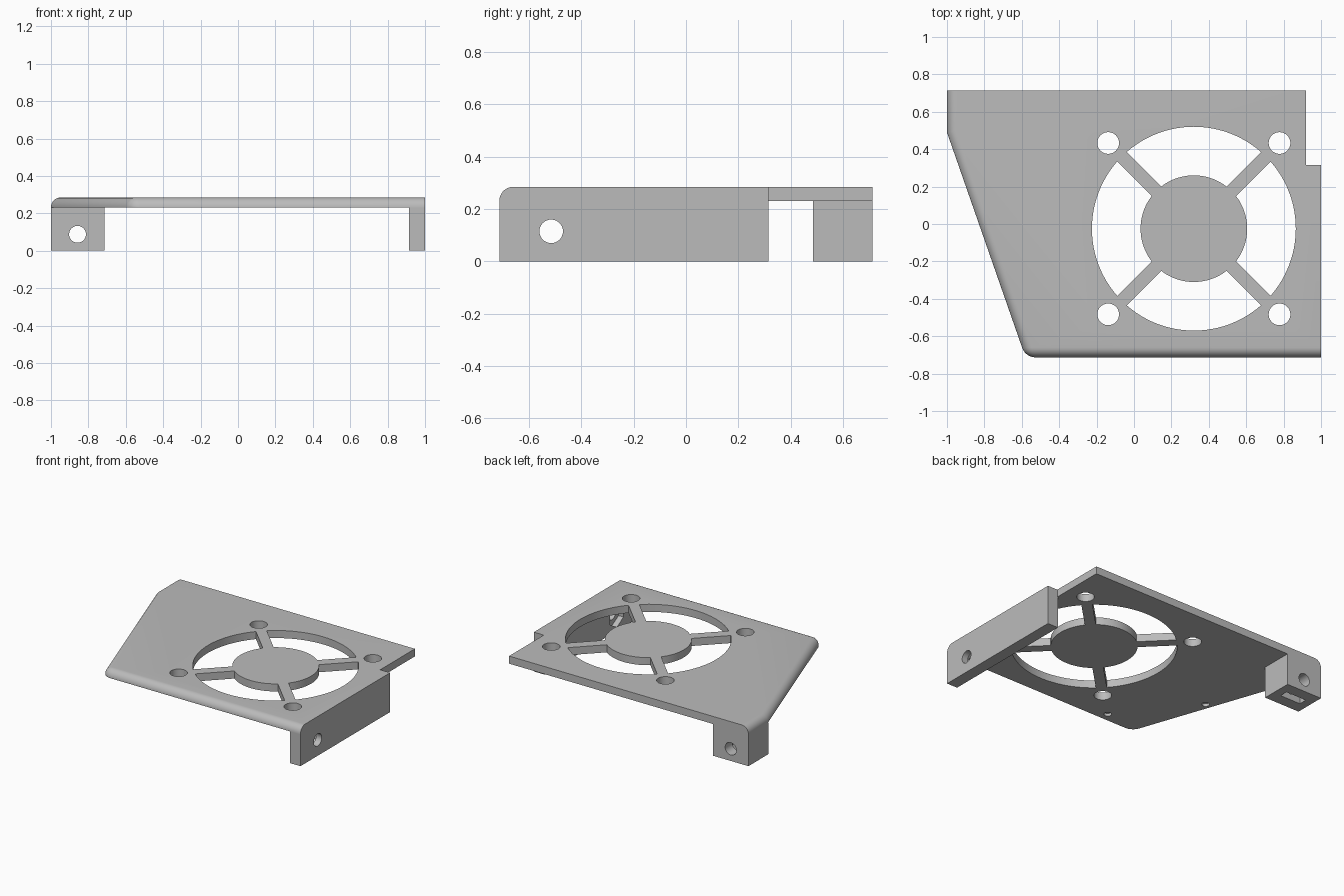
import bpy, bmesh
from math import sin, cos, asin, pi, radians
from mathutils import Matrix, Vector

if "Cube" in bpy.data.objects:
    bpy.data.objects.remove(bpy.data.objects["Cube"])

HALF, TOP, UNDER = 0.713, 0.285, 0.23
FAN = Vector((0.32, -0.025))

grey = bpy.data.materials.new("plain grey")
grey.use_nodes = True
colour = (0.5, 0.5, 0.5, 1)
grey.diffuse_color = colour
grey.node_tree.nodes["Principled BSDF"].inputs["Base Color"].default_value = colour


def prism(name, points, low, high, matrix=None, rounded=None):
    """Extrude an outline from low to high, optionally rounding chosen edges."""
    bm = bmesh.new()
    face = bm.faces.new([bm.verts.new((x, y, low)) for x, y in points])
    new = bmesh.ops.extrude_face_region(bm, geom=[face])["geom"]
    bmesh.ops.translate(bm, vec=(0, 0, high - low),
                        verts=[v for v in new if isinstance(v, bmesh.types.BMVert)])
    bmesh.ops.recalc_face_normals(bm, faces=bm.faces)
    if rounded:
        bmesh.ops.bevel(bm, geom=[e for e in bm.edges if rounded(e)], offset=0.053,
                        segments=8, profile=0.5, affect='EDGES', clamp_overlap=True)
    if matrix:
        bm.transform(matrix)
    mesh = bpy.data.meshes.new(name)
    bm.to_mesh(mesh)
    bm.free()
    mesh.materials.append(grey)
    obj = bpy.data.objects.new(name, mesh)
    bpy.context.collection.objects.link(obj)
    return obj


def box(name, x, y, z):
    return prism(name, [(x[0], y[0]), (x[1], y[0]), (x[1], y[1]), (x[0], y[1])], *z)


def disc(radius, sides, centre=(0, 0), turn=0):
    return [(centre[0] + radius * cos(turn + 2 * pi * i / sides),
             centre[1] + radius * sin(turn + 2 * pi * i / sides)) for i in range(sides)]


def combine(target, other, operation):
    mod = target.modifiers.new("combine", 'BOOLEAN')
    mod.operation, mod.solver, mod.object = operation, 'EXACT', other
    bpy.ops.object.select_all(action='DESELECT')
    bpy.context.view_layer.objects.active = target
    target.select_set(True)
    bpy.ops.object.modifier_apply(modifier=mod.name)
    bpy.data.objects.remove(other)


def soft_edge(edge):
    """Upper front, slanted and left edges, plus the upright front left corner."""
    a, b = (v.co for v in edge.verts)
    mid = (a + b) / 2
    if abs(a.z - b.z) > 0.01:
        return mid.x < 0 and mid.y < -0.6
    if mid.z < TOP - 0.01:
        return False
    return mid.y < -0.7 or mid.x < -0.7


# Top plate with slanted side and notched corner
cover = prism("fan_cover", [(-0.58, -HALF), (1, -HALF), (1, 0.315), (0.92, 0.315),
                            (0.92, HALF), (-1, HALF), (-1, 0.49)],
              UNDER, TOP, rounded=soft_edge)

# Side wall and rear mounting block
combine(cover, box("side_wall", (0.915, 1), (-HALF, 0.315), (0, UNDER)), 'UNION')
combine(cover, box("mounting_block", (-1, -0.715), (0.485, HALF), (0, UNDER)), 'UNION')

# Four fan openings, leaving the hub and diagonal spokes
for quarter in range(4):
    outline = []
    for radius, way in ((0.545, 1), (0.285, -1)):
        reach = pi / 4 - asin(0.036 / radius)
        for i in range(25):
            angle = quarter * pi / 2 + way * reach * (i / 12 - 1)
            outline.append((FAN.x + radius * cos(angle), FAN.y + radius * sin(angle)))
    combine(cover, prism("fan_opening", outline, 0.1, 0.4), 'DIFFERENCE')

# Fan screw holes
for sx in (-1, 1):
    for sy in (-1, 1):
        spot = (FAN.x + sx * 0.458, FAN.y + sy * 0.458)
        combine(cover, prism("fan_screw_hole", disc(0.058, 40, spot), 0.1, 0.4), 'DIFFERENCE')

# Shallow pits under the plate
for spot in ((-0.32, -0.65), (-0.73, -0.14)):
    combine(cover, prism("pit", disc(0.025, 20, spot), 0.2, 0.25), 'DIFFERENCE')

# Side wall screw hole with a hexagonal nut recess inside
along_x = Matrix.Translation((0, -0.515, 0.115)) @ Matrix.Rotation(radians(90), 4, 'Y')
combine(cover, prism("wall_hole", disc(0.045, 32), 0.85, 1.1, along_x), 'DIFFERENCE')
combine(cover, prism("nut_recess", disc(0.088, 6), 0.85, 0.955, along_x), 'DIFFERENCE')

# Mounting block screw hole and nut slot from below
along_y = Matrix.Translation((-0.858, 0, 0.088)) @ Matrix.Rotation(radians(-90), 4, 'X')
combine(cover, prism("block_hole", disc(0.045, 32), 0.4, 0.8, along_y), 'DIFFERENCE')
combine(cover, box("nut_slot", (-0.94, -0.776), (0.57, 0.63), (-0.1, 0.17)), 'DIFFERENCE')

bpy.ops.object.shade_smooth_by_angle(angle=radians(30))
